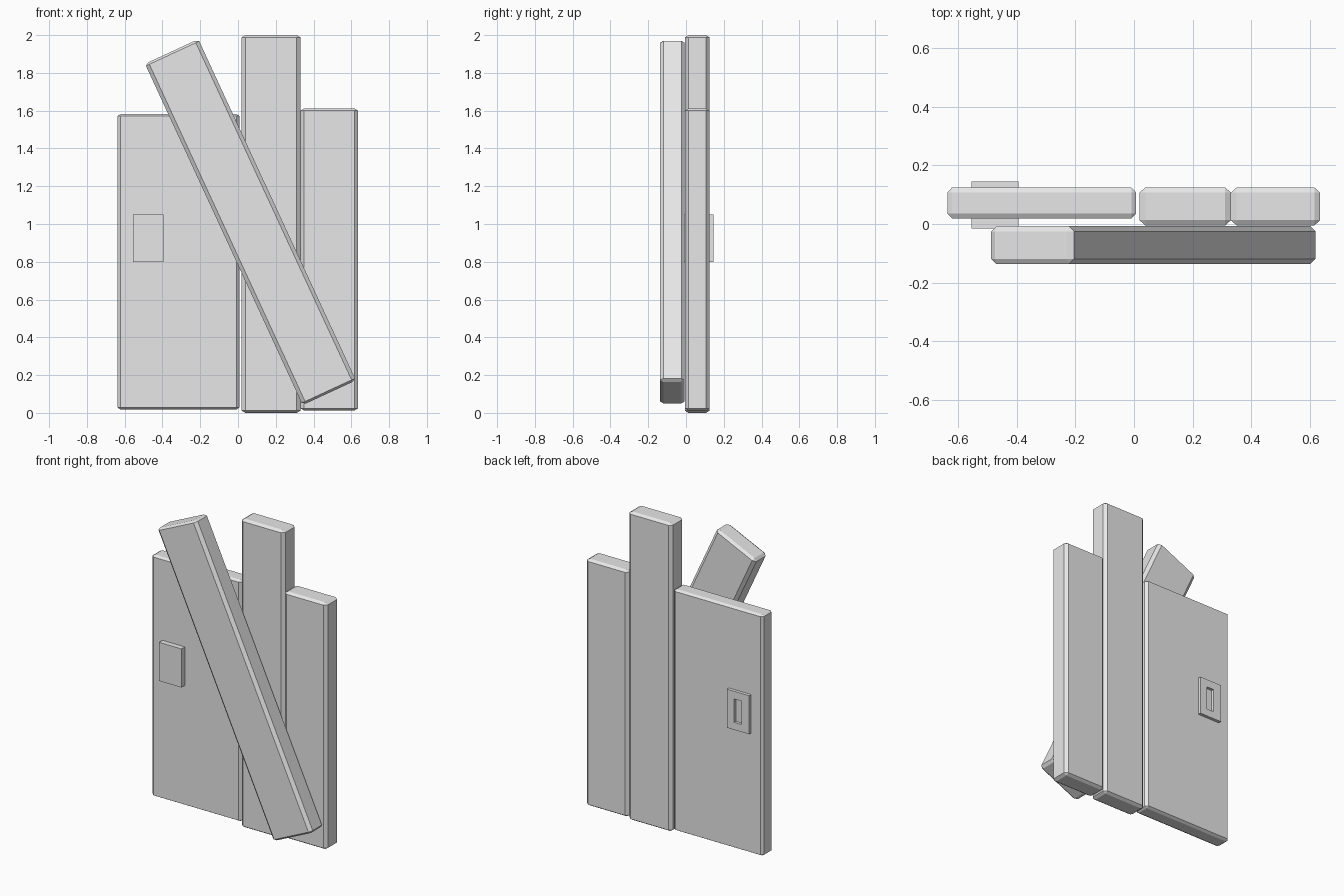
import bpy
import bmesh
import math
from mathutils import Matrix, Vector

cube = bpy.data.objects.get("Cube")
if cube:
    bpy.data.objects.remove(cube, do_unlink=True)

GREY = (0.8, 0.8, 0.8, 1)
mat = bpy.data.materials.new("plain grey")
mat.use_nodes = True
mat.diffuse_color = GREY
mat.node_tree.nodes["Principled BSDF"].inputs["Base Color"].default_value = GREY


def add_object(name, bm):
    mesh = bpy.data.meshes.new(name)
    bm.to_mesh(mesh)
    bm.free()
    mesh.materials.append(mat)
    obj = bpy.data.objects.new(name, mesh)
    bpy.context.collection.objects.link(obj)
    return obj


def board(name, size, centre, chamfer=(0.02, 0.018, 0.012), tilt=0):
    """Box with every edge chamfered, by a different amount along each axis."""
    bm = bmesh.new()
    bmesh.ops.create_cube(bm, size=1)
    bmesh.ops.scale(bm, verts=bm.verts, vec=[s / c for s, c in zip(size, chamfer)])
    bmesh.ops.bevel(bm, geom=bm.edges[:], offset=1, segments=1, affect='EDGES')
    bmesh.ops.scale(bm, verts=bm.verts, vec=chamfer)
    obj = add_object(name, bm)
    obj.location = centre
    obj.rotation_euler.y = math.radians(tilt)
    return obj


def box(bm, low, high):
    low, high = Vector(low), Vector(high)
    place = Matrix.Translation((low + high) / 2) @ Matrix.Diagonal((*(high - low), 1))
    bmesh.ops.create_cube(bm, size=1, matrix=place)


# Upright boards
board("wide_board", (0.644, 0.106, 1.565), (-0.315, 0.072, 0.8), (0.016, 0.017, 0.01))
board("tall_board", (0.312, 0.13, 2.0), (0.175, 0.06, 1.0))
board("short_board", (0.305, 0.13, 1.6), (0.483, 0.06, 0.812))

# Leaning brace across the front
board("diagonal_brace", (0.311, 0.13, 1.99), (0.066, -0.072, 1.01), tilt=-24.8)

# Lock block passing through the wide board
bm = bmesh.new()
box(bm, (-0.555, -0.016, 0.80), (-0.395, 0.145, 1.05))

# Sunken keyhole slot in its back face
back = max(bm.faces, key=lambda f: f.calc_center_median().y)
bmesh.ops.inset_individual(bm, faces=[back], thickness=0.052)
for v in back.verts:
    v.co.z = 0.848 if v.co.z < 0.925 else 1.0
    v.co.x = -0.498 if v.co.x < -0.475 else -0.446
bmesh.ops.inset_individual(bm, faces=[back], thickness=0)
bmesh.ops.translate(bm, verts=back.verts[:], vec=(0, -0.018, 0))
bmesh.ops.recalc_face_normals(bm, faces=bm.faces[:])
add_object("lock_block", bm)
